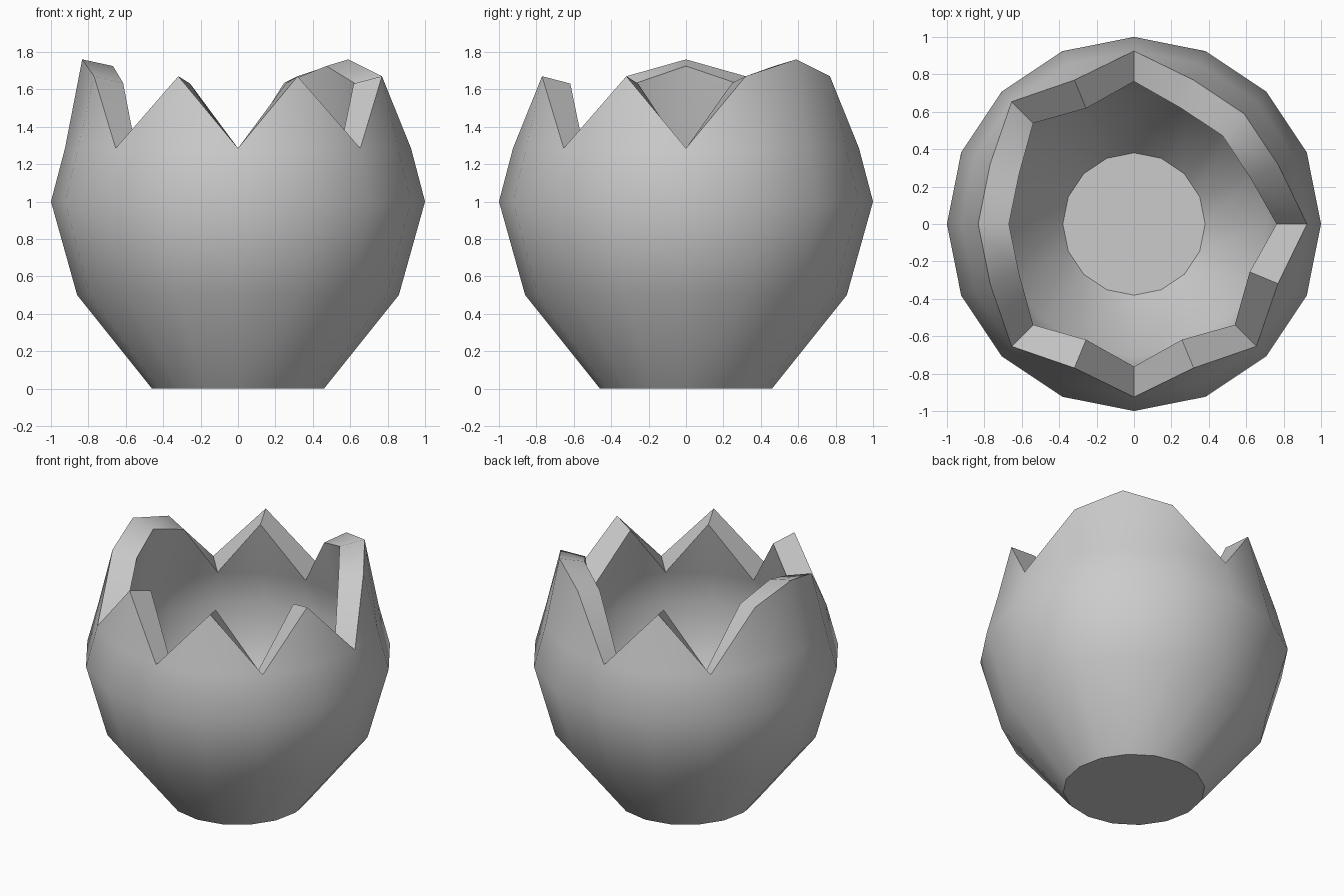
import bpy, bmesh
from math import cos, sin, radians

if "Cube" in bpy.data.objects:
    bpy.data.objects.remove(bpy.data.objects["Cube"])

SIDES = 16
bm = bmesh.new()


def point(i, r, z):
    a = radians(360 / SIDES * i)
    return bm.verts.new((r * cos(a), r * sin(a), z))


# Full rings of the bowl, from base to the bottom of the notches
profile = [(0.46, 0.0), (0.86, 0.5), (1.0, 1.0), (0.925, 1.285)]
rings = [[point(i, r, z) for i in range(SIDES)] for r, z in profile]
bm.faces.new(rings[0][::-1])
for low, high in zip(rings, rings[1:]):
    for i in range(SIDES):
        j = (i + 1) % SIDES
        bm.faces.new((low[i], low[j], high[j], high[i]))

# Jagged rim: every odd column is a tooth, two even columns fill wide teeth
wide = (2, 8)
tips = {i: point(i, 0.833, 1.76 if i in wide else 1.67)
        for i in range(SIDES) if i % 2 or i in wide}
top = rings[-1]
for i in range(SIDES):
    j = (i + 1) % SIDES
    bm.faces.new([top[i], top[j]] + [tips[k] for k in (j, i) if k in tips])

bmesh.ops.recalc_face_normals(bm, faces=bm.faces)
mesh = bpy.data.meshes.new("cracked_shell")
bm.to_mesh(mesh)
bm.free()
shell = bpy.data.objects.new("cracked_shell", mesh)
bpy.context.collection.objects.link(shell)
bpy.context.view_layer.objects.active = shell
shell.select_set(True)

# Wall thickness going inward
wall = shell.modifiers.new("wall", 'SOLIDIFY')
wall.thickness = 0.168
wall.offset = -1
bpy.ops.object.modifier_apply(modifier="wall")
bpy.ops.object.shade_smooth_by_angle(angle=radians(35))
